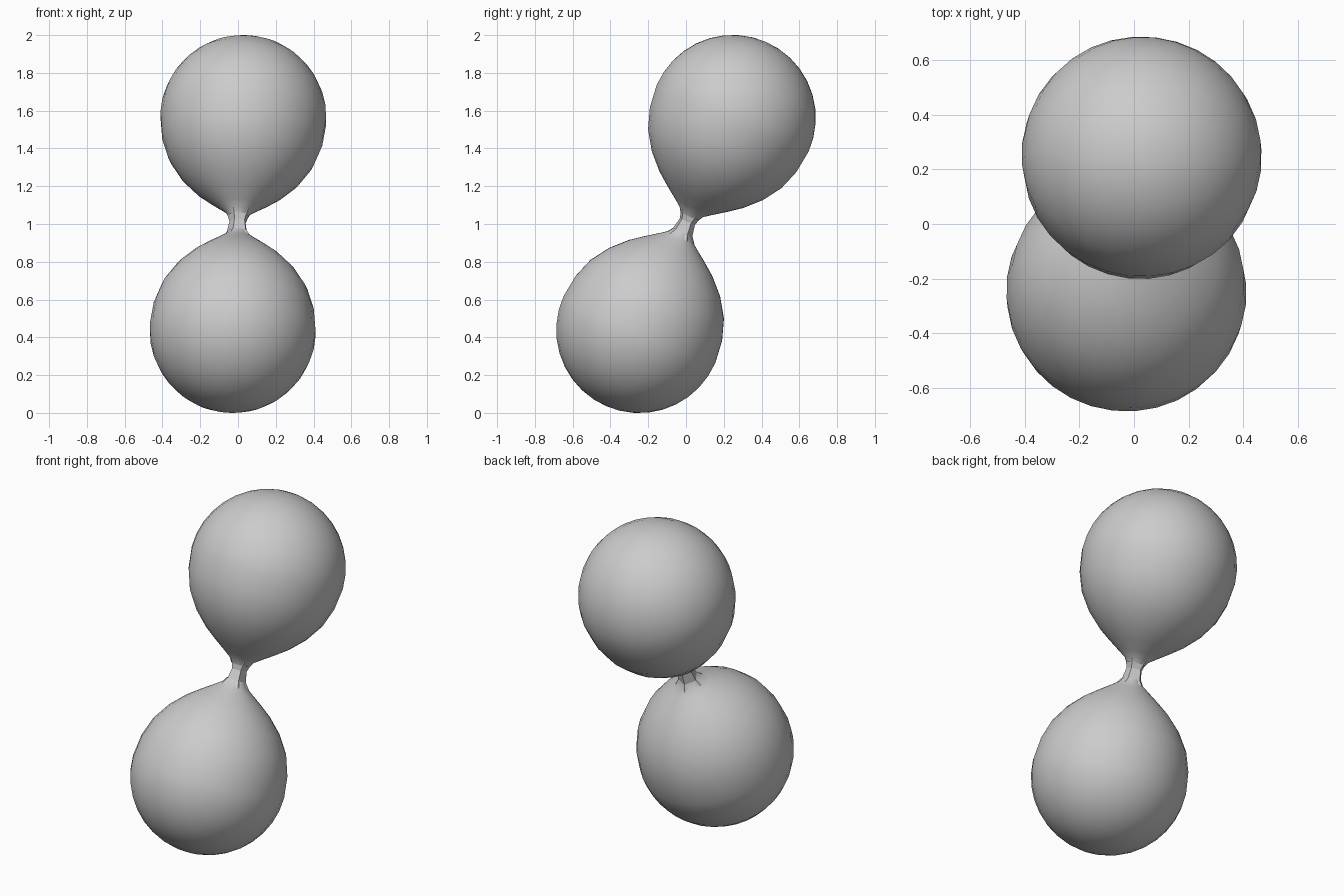
import bpy, bmesh, math
from mathutils import Vector

if "Cube" in bpy.data.objects:
    bpy.data.objects.remove(bpy.data.objects["Cube"])

grey = bpy.data.materials.new("plain grey")
grey.diffuse_color = (0.6, 0.6, 0.6, 1)
grey.use_nodes = True
grey.node_tree.nodes["Principled BSDF"].inputs["Base Color"].default_value = grey.diffuse_color

MIDDLE = Vector((0, 0, 1))
AXIS = Vector((0.028, 0.247, 0.56))
REACH, RADIUS = AXIS.length, 0.441


def revolve(name, profile, direction, sides, smooth):
    """Sweep (distance, radius) pairs around an axis through the middle."""
    turn = direction.to_track_quat('Z', 'Y')
    bm = bmesh.new()
    rings = []
    for s, r in profile:
        count = sides if r > 0 else 1
        rings.append([bm.verts.new(MIDDLE + turn @ Vector((
            r * math.cos(math.tau * i / sides),
            r * math.sin(math.tau * i / sides), s))) for i in range(count)])
    for a, b in zip(rings, rings[1:]):
        for i in range(sides):
            j = (i + 1) % sides
            if len(b) == 1:
                bm.faces.new((a[i], a[j], b[0]))
            else:
                bm.faces.new((a[i], a[j], b[j], b[i]))
    for f in bm.faces:
        f.smooth = smooth
    bmesh.ops.recalc_face_normals(bm, faces=bm.faces)
    mesh = bpy.data.meshes.new(name)
    bm.to_mesh(mesh)
    bm.free()
    mesh.materials.append(grey)
    obj = bpy.data.objects.new(name, mesh)
    bpy.context.collection.objects.link(obj)
    return obj


# Teardrop profile: tapered throat, then a round end
throat = [(0.045, 0.052), (0.07, 0.068), (0.10, 0.108), (0.15, 0.178),
          (0.20, 0.243), (0.28, 0.322), (0.38, 0.388), (0.49, 0.426)]
dome = [(REACH + RADIUS * math.sin(a), RADIUS * math.cos(a))
        for a in (math.radians(10 * k) for k in range(9))]
teardrop = throat + dome + [(REACH + RADIUS, 0)]

# Two matching lobes pointing opposite ways
revolve("upper_lobe", teardrop, AXIS, 32, True)
revolve("lower_lobe", teardrop, -AXIS, 32, True)

# Faceted waist joining the lobes
revolve("waist", [(-0.08, 0.085), (-0.045, 0.058), (0.015, 0.046),
                  (0.05, 0.058), (0.07, 0.07)], AXIS, 5, False)
